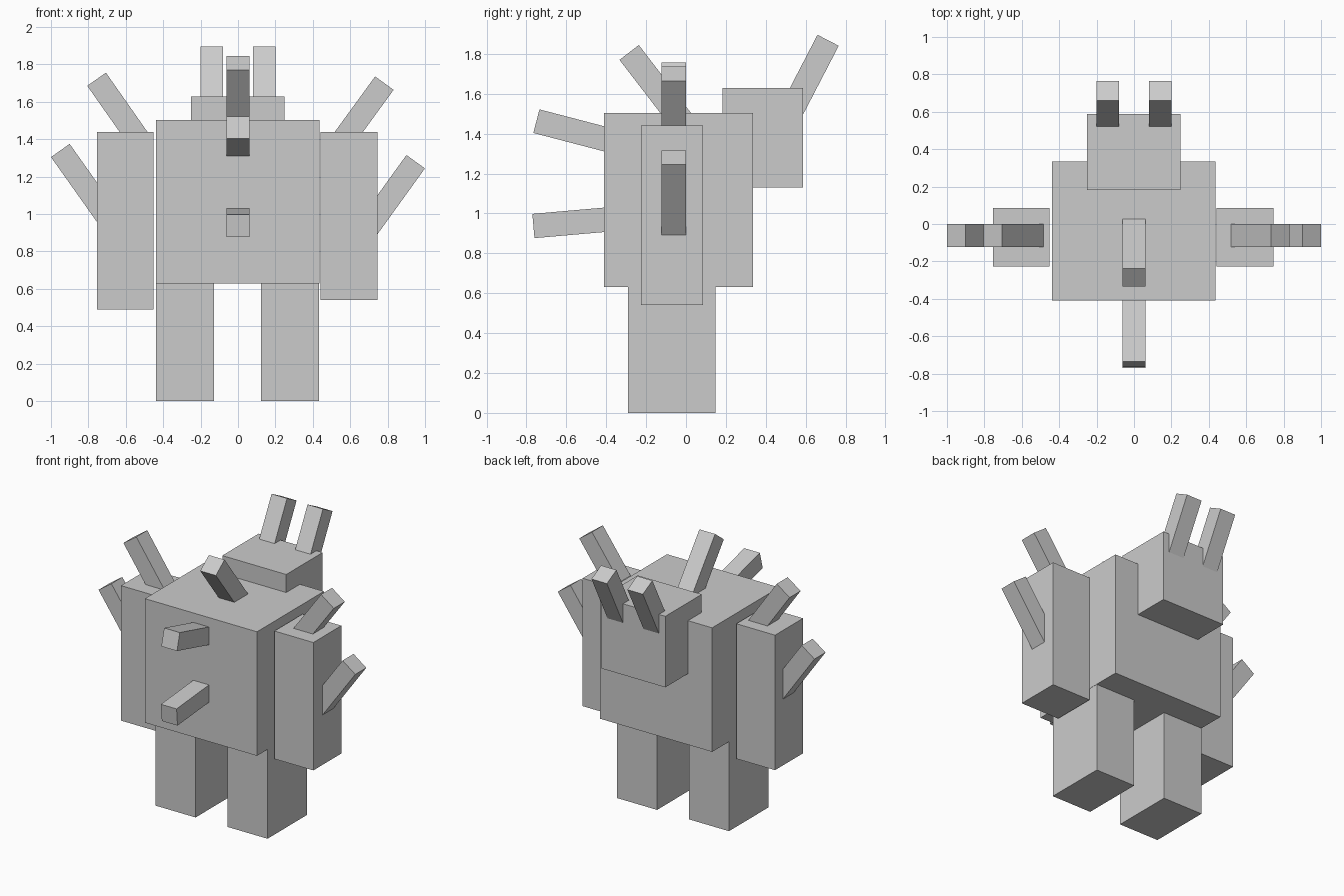
import bpy
import bmesh
from mathutils import Matrix, Vector

if "Cube" in bpy.data.objects:
    bpy.data.objects.remove(bpy.data.objects["Cube"])

grey = bpy.data.materials.new("plain_grey")
grey.diffuse_color = (0.6, 0.6, 0.6, 1)
grey.use_nodes = True
grey.node_tree.nodes["Principled BSDF"].inputs["Base Color"].default_value = grey.diffuse_color


def cube_object(name, matrix):
    """Unit cube placed and shaped by a matrix."""
    bm = bmesh.new()
    bmesh.ops.create_cube(bm, size=1, matrix=matrix)
    mesh = bpy.data.meshes.new(name)
    bm.to_mesh(mesh)
    bm.free()
    mesh.materials.append(grey)
    obj = bpy.data.objects.new(name, mesh)
    bpy.context.collection.objects.link(obj)
    return obj


def box(name, x, y, z):
    """Axis-aligned box from its ranges."""
    centre = Vector([(r[0] + r[1]) / 2 for r in (x, y, z)])
    size = [r[1] - r[0] for r in (x, y, z)]
    return cube_object(name, Matrix.Translation(centre) @ Matrix.Diagonal((*size, 1)))


def spike(name, base, tip, side, width=0.122):
    """Square bar running from base to tip, with one pair of faces square to side."""
    base, tip, side = Vector(base), Vector(tip), Vector(side)
    along = tip - base
    other = along.normalized().cross(side)
    turn = Matrix((side * width, other * width, along)).transposed().to_4x4()
    return cube_object(name, Matrix.Translation((base + tip) / 2) @ turn)


X, Y = (1, 0, 0), (0, 1, 0)

# Torso and rear head block
box("body", (-0.438, 0.435), (-0.41, 0.335), (0.63, 1.503))
box("head", (-0.25, 0.248), (0.182, 0.587), (1.13, 1.63))

# Legs
box("leg_left", (-0.438, -0.127), (-0.29, 0.147), (0, 0.635))
box("leg_right", (0.122, 0.433), (-0.29, 0.147), (0, 0.635))

# Arms, one slightly longer
box("arm_left", (-0.753, -0.452), (-0.226, 0.085), (0.49, 1.44))
box("arm_right", (0.442, 0.745), (-0.226, 0.085), (0.54, 1.44))

# Horns on the head
for label, x in (("left", -0.14), ("right", 0.14)):
    spike("horn_" + label, (x, 0.482, 1.424), (x, 0.7125, 1.868), X, 0.12)

# Spikes on the body
spike("top_spike", (0, 0.02, 1.41), (0, -0.285, 1.807), X)
spike("front_upper_spike", (0, -0.315, 1.349), (0, -0.75, 1.4625), X)
spike("front_lower_spike", (0, -0.317, 0.976), (0, -0.765, 0.937), X)

# Spikes on the arms
spike("arm_left_top_spike", (-0.515, -0.062, 1.377), (-0.756, -0.062, 1.721), Y)
spike("arm_right_top_spike", (0.5175, -0.062, 1.336), (0.7825, -0.062, 1.70), Y)
spike("arm_left_side_spike", (-0.661, -0.062, 0.932), (-0.95, -0.062, 1.34), Y)
spike("arm_right_side_spike", (0.6575, -0.062, 0.8745), (0.95, -0.062, 1.28), Y)

# Outward-facing normals everywhere
for obj in bpy.data.objects:
    bm = bmesh.new()
    bm.from_mesh(obj.data)
    bmesh.ops.recalc_face_normals(bm, faces=bm.faces)
    bm.to_mesh(obj.data)
    bm.free()
